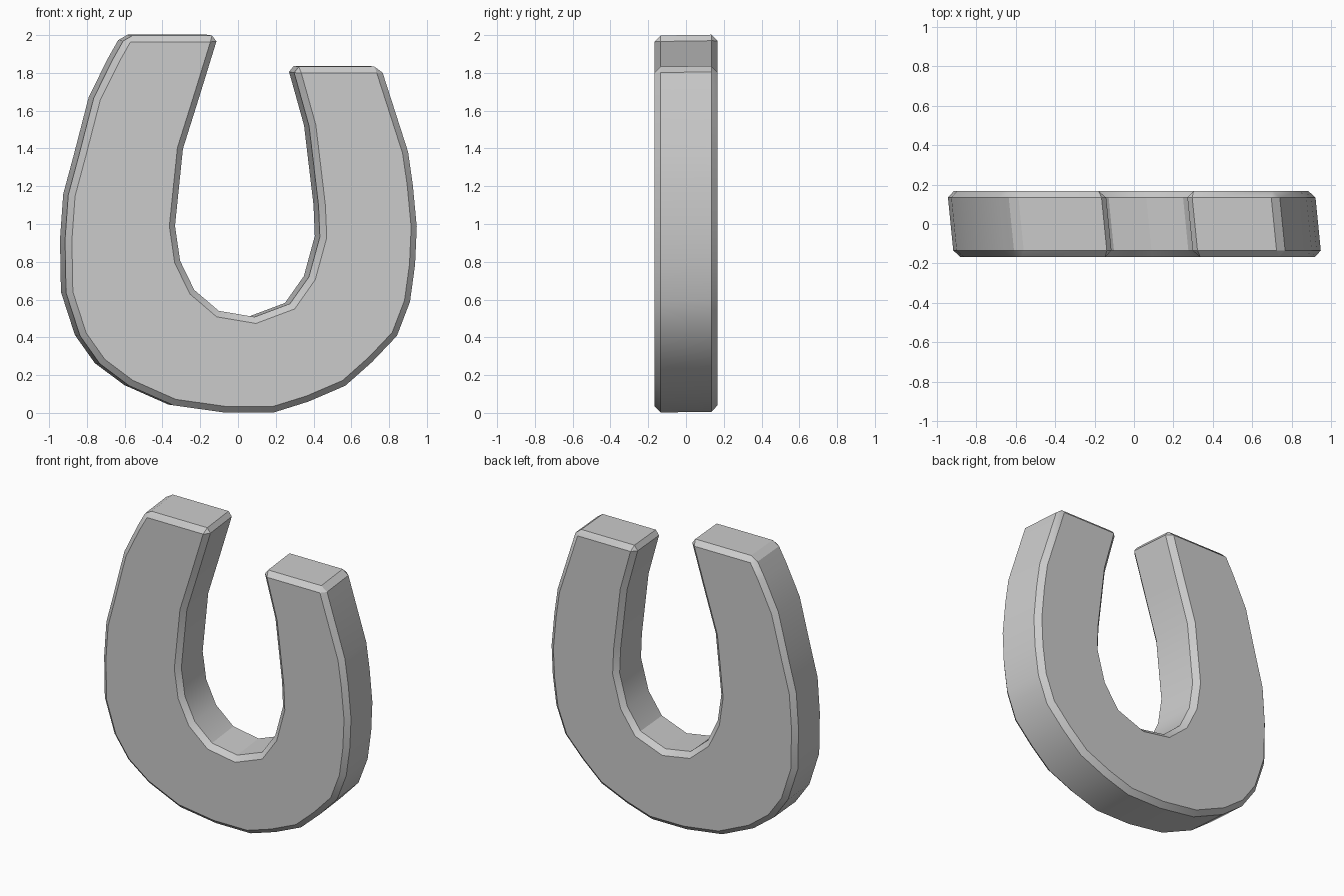
import bpy, bmesh, math

if "Cube" in bpy.data.objects:
    bpy.data.objects.remove(bpy.data.objects["Cube"])

HALF = 0.167      # half thickness
CHAMFER = 0.033

# U outline (x, z): outer edge from the tall tip round to the short tip
outer = [(-0.605, 2.0), (-0.675, 1.876), (-0.777, 1.67), (-0.855, 1.368), (-0.912, 1.156),
         (-0.929, 0.918), (-0.924, 0.638), (-0.85, 0.41), (-0.745, 0.262), (-0.59, 0.146),
         (-0.355, 0.042), (-0.085, 0.004), (0.175, 0.004), (0.36, 0.062), (0.555, 0.146),
         (0.697, 0.272), (0.828, 0.41), (0.897, 0.59), (0.924, 0.786), (0.933, 0.987),
         (0.912, 1.21), (0.887, 1.384), (0.742, 1.835)]
# inner edge back to the tall tip
inner = [(0.275, 1.835), (0.363, 1.52), (0.413, 1.10), (0.42, 0.934), (0.362, 0.722),
         (0.262, 0.58), (0.075, 0.51), (-0.115, 0.542), (-0.245, 0.653), (-0.32, 0.807),
         (-0.347, 0.992), (-0.305, 1.40), (-0.22, 1.67), (-0.118, 2.0)]

# Extrude front to back with the slight sideways slant
bm = bmesh.new()
outline = outer + inner
front, back = [[bm.verts.new((x - 0.1 * y, y, z + 0.015 * y)) for x, z in outline]
               for y in (-HALF, HALF)]
bm.faces.new(front)
bm.faces.new(back[::-1])
n = len(outline)
for i in range(n):
    j = (i + 1) % n
    bm.faces.new((front[j], front[i], back[i], back[j]))
bmesh.ops.recalc_face_normals(bm, faces=bm.faces)

# Chamfer the rims and the corners of the tips
sharp = [e for e in bm.edges if e.calc_face_angle(0) > math.radians(45)]
bmesh.ops.bevel(bm, geom=sharp, offset=CHAMFER, offset_type='OFFSET', segments=1,
                profile=0.5, affect='EDGES', clamp_overlap=True)

mesh = bpy.data.meshes.new("horseshoe")
bm.to_mesh(mesh)
bm.free()
shoe = bpy.data.objects.new("horseshoe", mesh)
bpy.context.collection.objects.link(shoe)
bpy.context.view_layer.objects.active = shoe
shoe.select_set(True)
bpy.ops.object.shade_smooth_by_angle(angle=math.radians(30))
